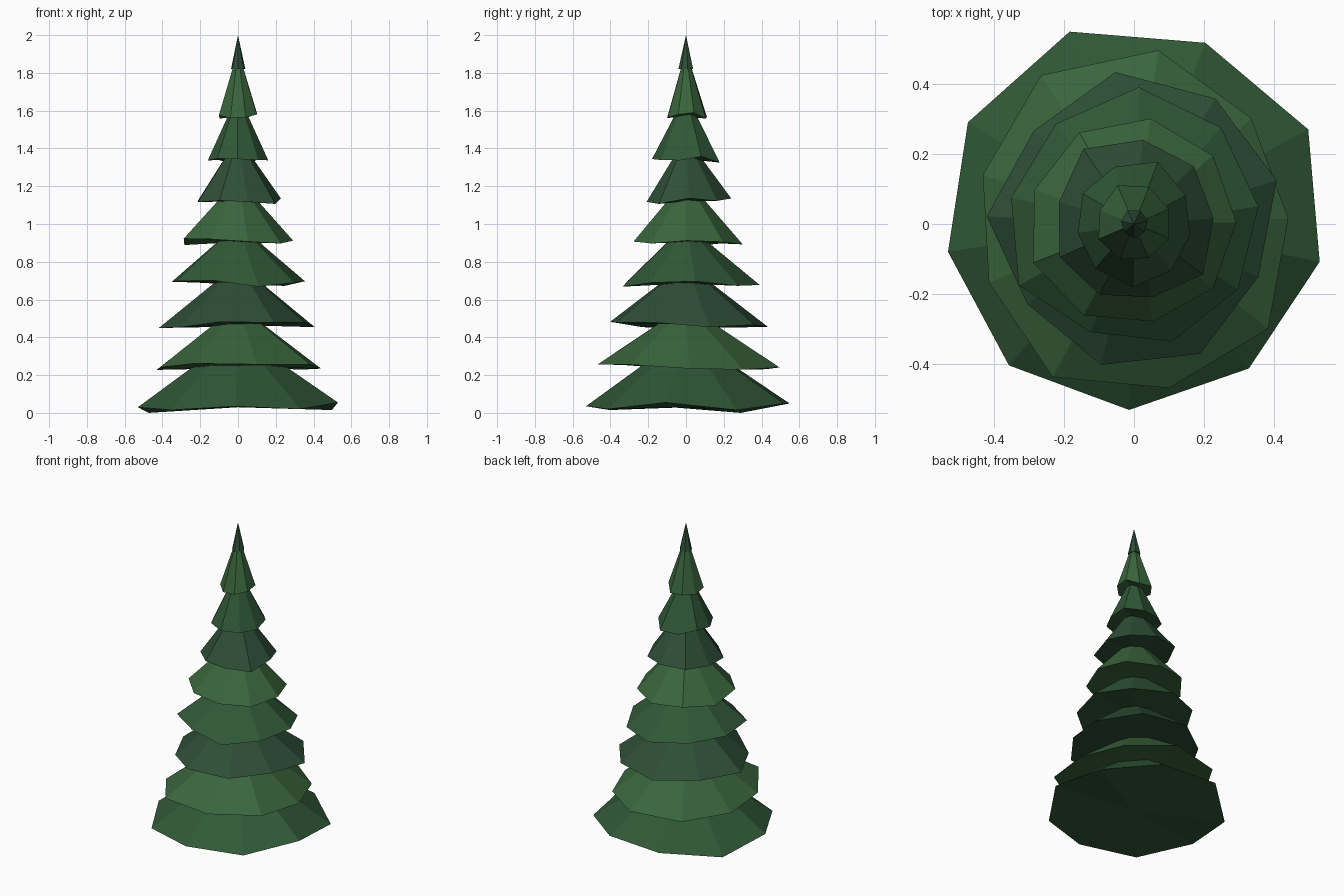
import bpy, bmesh, math, random

if "Cube" in bpy.data.objects:
    bpy.data.objects.remove(bpy.data.objects["Cube"])

random.seed(4)


def material(name, rgb):
    m = bpy.data.materials.new(name)
    m.diffuse_color = (*rgb, 1)
    m.use_nodes = True
    m.node_tree.nodes["Principled BSDF"].inputs["Base Color"].default_value = m.diffuse_color
    return m


GREENS = [material("mid_green", (0.030, 0.098, 0.038)),
          material("light_green", (0.042, 0.130, 0.046)),
          material("deep_green", (0.027, 0.077, 0.038))]


def tier(name, rim_z, apex_z, phase, radii, mat, lifts=None):
    """Closed faceted cone with an uneven rim, radii counter-clockwise from phase."""
    n = len(radii)
    bm = bmesh.new()
    apex = bm.verts.new((0, 0, apex_z))
    base = bm.verts.new((0, 0, rim_z))
    rim = []
    for i, r in enumerate(radii):
        a = math.radians(phase + 360 * i / n)
        dz = lifts[i] if lifts else random.uniform(-0.02, 0.02)
        rim.append(bm.verts.new((r * math.cos(a), r * math.sin(a), rim_z + dz)))
    for i in range(n):
        p, q = rim[i], rim[(i + 1) % n]
        bm.faces.new((p, q, apex))
        bm.faces.new((q, p, base))
    me = bpy.data.meshes.new(name)
    bm.to_mesh(me)
    bm.free()
    me.materials.append(mat)
    ob = bpy.data.objects.new(name, me)
    bpy.context.collection.objects.link(ob)


# Branch tiers from the ground up: rim height, apex height, phase, rim radii
TIERS = [
    (0.03, 0.42, -11.5, (.54, .565, .555, .578, .555, .536, .538, .53, .526)),
    (0.245, 0.57, 2, (.44, .45, .50, .50, .453, .446, .494, .478, .485)),
    (0.465, 0.79, 17, (.425, .426, .436, .39, .42, .38, .412, .415, .385)),
    (0.685, 1.00, 8, (.358, .37, .39, .362, .358, .372, .332, .352, .35)),
    (0.905, 1.24, 1, (.292, .298, .304, .304, .30, .308, .297, .283, .29)),
    (1.12, 1.46, 4, (.227, .237, .241, .258, .223, .232, .224, .215, .244)),
    (1.345, 1.69, -11, (.163, .168, .19, .172, .17, .162, .168, .18, .17)),
    (1.57, 1.92, 23, (.108, .114, .12, .105, .11, .108, .105, .108)),
]
BOTTOM = (.025, -.015, .02, .02, -.03, 0, -.015, .005, -.01)

for k, (rz, az, ph, radii) in enumerate(TIERS):
    tier(f"branch_tier_{k + 1}", rz, az, ph, radii, GREENS[k % 3],
         BOTTOM if k == 0 else None)

# Tree tip
tier("tree_tip", 1.82, 2.0, -90, (.04, .038, .04, .042, .042, .038, .036),
     GREENS[2], (0,) * 7)
